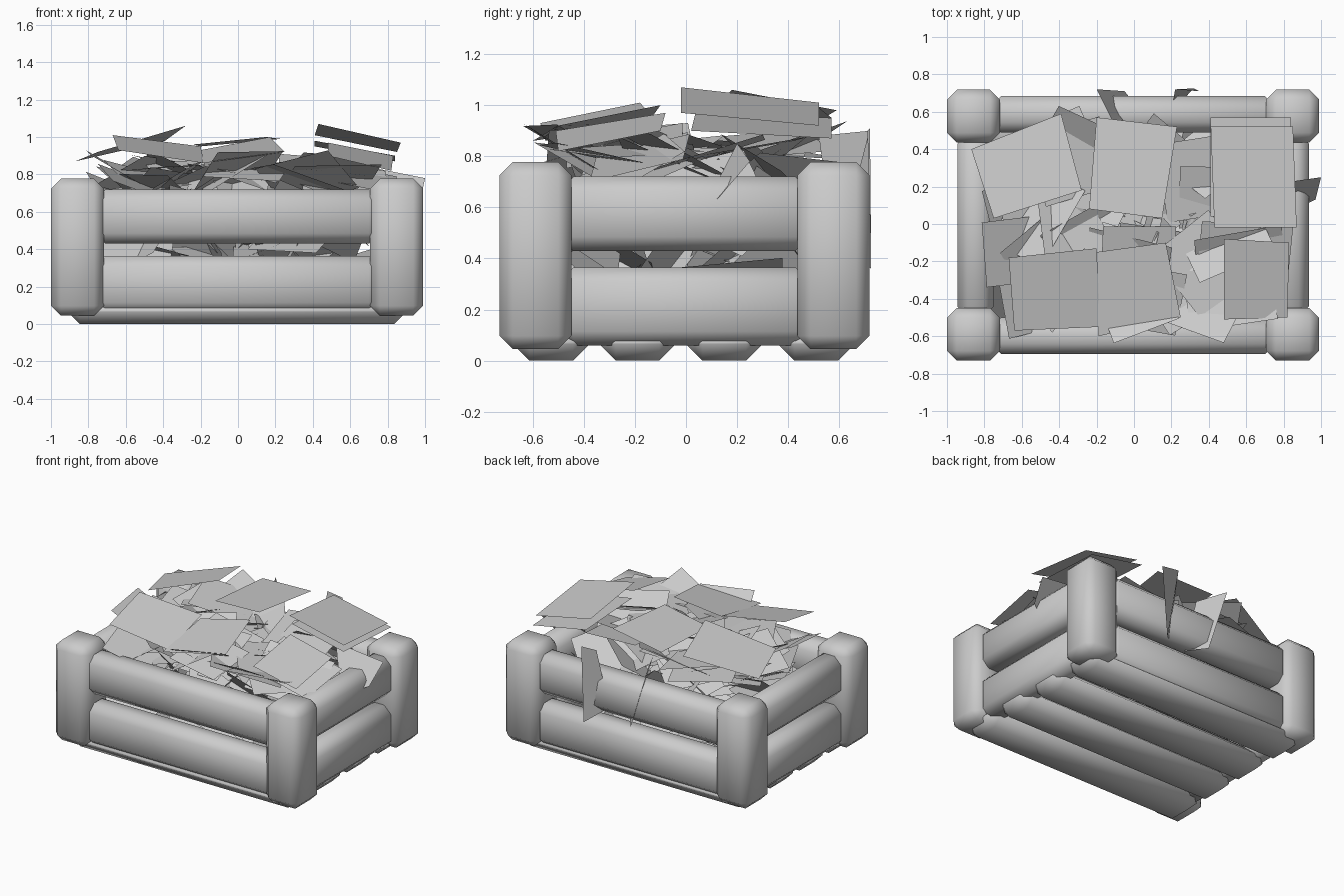
import bpy, bmesh, random
from mathutils import Vector, Euler

if "Cube" in bpy.data.objects:
    bpy.data.objects.remove(bpy.data.objects["Cube"])

random.seed(11)


def block(name, lo, hi, chamfer):
    """Smooth-shaded box with single-segment chamfers, given by two corners."""
    lo, hi = Vector(lo), Vector(hi)
    bm = bmesh.new()
    bmesh.ops.create_cube(bm, size=1)
    for v in bm.verts:
        v.co = Vector([c * s for c, s in zip(v.co, hi - lo)])
    bmesh.ops.bevel(bm, geom=bm.edges[:], offset=chamfer, segments=1,
                    profile=0.5, affect='EDGES')
    for f in bm.faces:
        f.smooth = True
    me = bpy.data.meshes.new(name)
    bm.to_mesh(me)
    bm.free()
    ob = bpy.data.objects.new(name, me)
    ob.location = (lo + hi) / 2
    bpy.context.collection.objects.link(ob)
    return ob


CX, CY = -0.005, -0.006  # crate centre

# Corner posts
for sx in (-1, 1):
    for sy in (-1, 1):
        x, y = CX + sx * 0.853, CY + sy * 0.583
        block("corner_post", (x - 0.141, y - 0.141, 0.045),
              (x + 0.141, y + 0.141, 0.777), 0.052)

# Long and short wall slats, lower and upper
for s in (-1, 1):
    for z0, z1 in ((0.06, 0.365), (0.43, 0.72)):
        y = CY + s * 0.592
        block("long_wall_slat", (CX - 0.76, y - 0.098, z0),
              (CX + 0.76, y + 0.098, z1), 0.055)
        x = CX + s * 0.842
        block("short_wall_slat", (x - 0.098, CY - 0.49, z0),
              (x + 0.098, CY + 0.49, z1), 0.055)

# Floor slats
for y in (-0.527, -0.19, 0.15, 0.51):
    block("floor_slat", (CX - 0.905, y - 0.15, 0.0),
          (CX + 0.905, y + 0.15, 0.14), 0.065)

# Loose sheets heaped in the crate: one mesh of separate quads
bm = bmesh.new()


def sheet(corners):
    bm.faces.new([bm.verts.new(c) for c in corners])


def tossed(centre, w, d, tilt):
    rot = Euler((random.uniform(-tilt, tilt), random.uniform(-tilt, tilt),
                 random.uniform(-3.14, 3.14))).to_matrix()
    return [Vector(centre) + rot @ Vector((a * w / 2, b * d / 2, 0))
            for a, b in ((-1, -1), (1, -1), (1, 1), (-1, 1))]


# Sheets lying on top
for quad in (
    ((-.87, .40, .87), (-.75, .03, .92), (-.28, .18, 1.06), (-.39, .59, .98)),
    ((-.20, .57, .95), (-.24, .08, .96), (.15, .03, 1.0), (.23, .52, .99)),
    ((.43, -.02, 1.07), (.87, -.02, .97), (.85, .52, .92), (.41, .52, 1.01)),
    ((.41, .04, .98), (.84, .02, .90), (.84, .57, .87), (.41, .57, .95)),
    ((-.67, -.18, 1.01), (-.64, -.57, .93), (-.18, -.55, .86), (-.20, -.13, .95)),
    ((-.20, -.15, .93), (-.19, -.60, .86), (.25, -.50, .92), (.17, -.10, 1.0)),
    ((.48, -.08, .97), (.48, -.51, .90), (.82, -.50, .82), (.83, -.10, .90)),
):
    sheet(quad)


def fill(number, z_lo, z_hi, tilt, half_x, half_y, floor, ceiling):
    """Tumble sheets at random, keeping those that stay within the bounds."""
    for _ in range(20000):
        if number == 0:
            return
        c = (random.uniform(-half_x, half_x), random.uniform(-half_y, half_y),
             random.uniform(z_lo, z_hi))
        pts = tossed(c, random.uniform(.34, .42), random.uniform(.4, .5), tilt)
        if all(abs(p.x) < half_x and abs(p.y) < half_y
               and floor < p.z < ceiling for p in pts):
            sheet(pts)
            number -= 1


# Tumbled sheets: inside the crate, then the mound above the rim
fill(70, 0.25, 0.7, 1.0, .82, .60, .15, .84)
fill(50, 0.7, 0.86, 0.6, .86, .64, .55, .94)

# Sheets poking out over the rim
for quad in (
    ((.80, .05, .56), (.97, .13, .64), (1.0, .25, .78), (.65, .20, .85)),
    ((-.10, .52, .88), (-.20, .72, .90), (-.05, .71, .42), (.05, .58, .42)),
    ((.22, .72, .91), (.35, .71, .90), (.32, .725, .36), (.20, .60, .45)),
):
    sheet(quad)

me = bpy.data.meshes.new("loose_sheets")
bm.to_mesh(me)
bm.free()
bpy.context.collection.objects.link(bpy.data.objects.new("loose_sheets", me))
